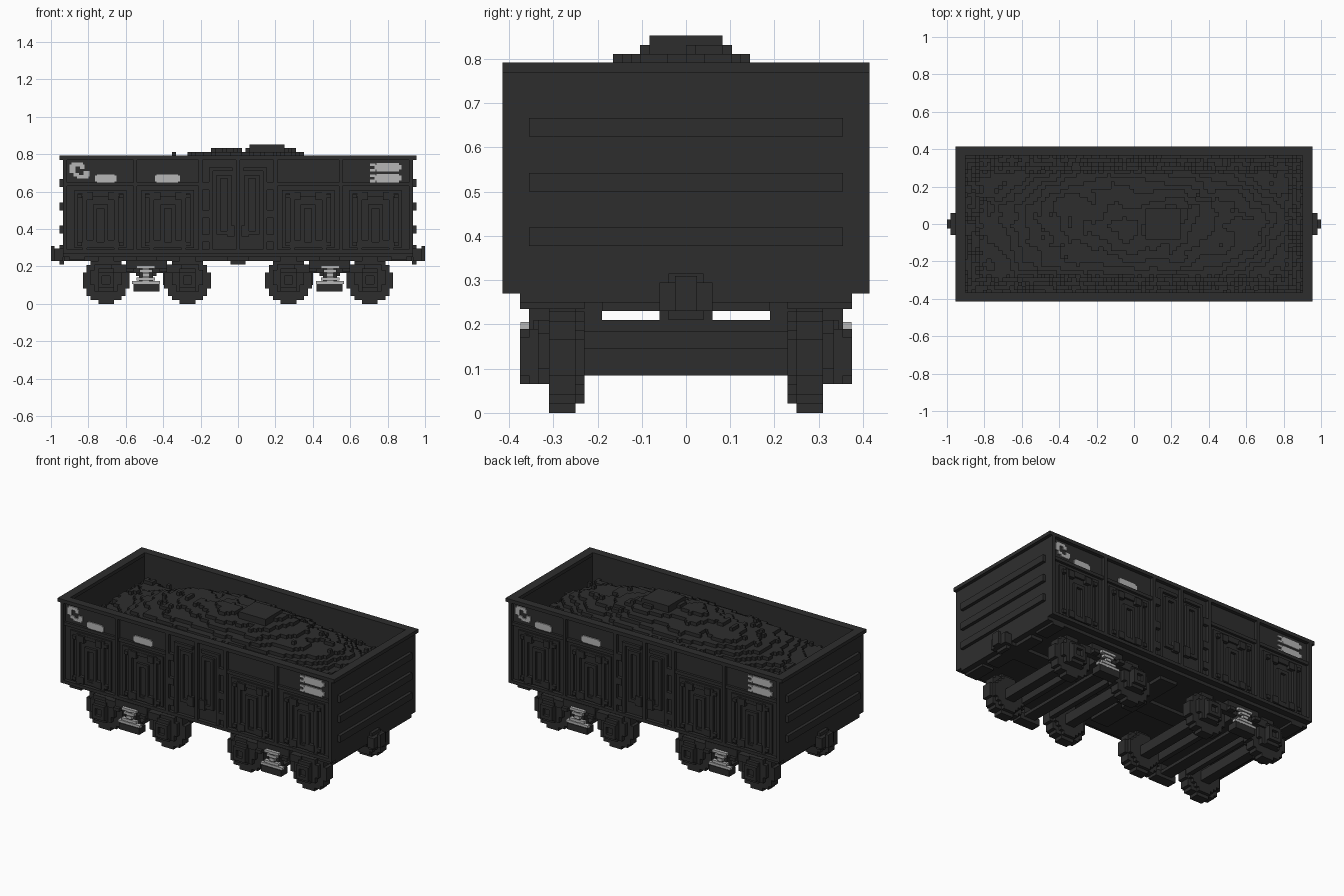
import bpy, bmesh, math, random
from mathutils import Matrix, Vector, noise

if "Cube" in bpy.data.objects:
    bpy.data.objects.remove(bpy.data.objects["Cube"], do_unlink=True)
random.seed(4)
V = 0.0208  # block size


def material(name, c):
    m = bpy.data.materials.new(name)
    m.diffuse_color = (c, c, c, 1)
    m.use_nodes = True
    b = m.node_tree.nodes["Principled BSDF"]
    b.inputs["Base Color"].default_value = (c, c, c, 1)
    b.inputs["Roughness"].default_value = 0.9
    return m


DARK = material("charcoal", 0.027)
LIGHT = material("light grey paint", 0.47)


def finish(name, bm, mat):
    me = bpy.data.meshes.new(name)
    bm.to_mesh(me)
    bm.free()
    me.materials.append(mat)
    ob = bpy.data.objects.new(name, me)
    bpy.context.collection.objects.link(ob)


def part(name, boxes, mat=DARK, sym=""):
    """One mesh of boxes (x0,x1,y0,y1,z0,z1); sym: x / y mirror, r half turn."""
    signs = {(1, 1)}
    if "x" in sym:
        signs |= {(-a, b) for a, b in signs}
    if "y" in sym:
        signs |= {(a, -b) for a, b in signs}
    if "r" in sym:
        signs |= {(-a, -b) for a, b in signs}
    bm = bmesh.new()
    for x0, x1, y0, y1, z0, z1 in boxes:
        size = Matrix.Diagonal((abs(x1 - x0), abs(y1 - y0), abs(z1 - z0), 1))
        for sx, sy in sorted(signs):
            c = Vector((sx * (x0 + x1) / 2, sy * (y0 + y1) / 2, (z0 + z1) / 2))
            bmesh.ops.create_cube(bm, size=1, matrix=Matrix.Translation(c) @ size)
    finish(name, bm, mat)


def frame(x0, x1, z0, z1, y0, y1, t=V):
    """Rectangular raised frame on a side wall."""
    return [(x0, x0 + t, y0, y1, z0, z1), (x1 - t, x1, y0, y1, z0, z1),
            (x0 + t, x1 - t, y0, y1, z0, z0 + t), (x0 + t, x1 - t, y0, y1, z1 - t, z1)]


def disc(xc, zc, r, y0, y1):
    """Stepped block disc built from rows."""
    n = round(r / V)
    rows = []
    for i in range(-n, n):
        w = round(math.sqrt(max(0, n * n - (i + 0.5) ** 2)) * 0.98) * V
        rows.append((xc - w, xc + w, y0, y1, zc + i * V, zc + (i + 1) * V))
    return rows


# Body shell
part("side_wall", [(-0.935, 0.935, 0.37, 0.393, 0.27, 0.78)], sym="y")
part("end_wall", [(0.905, 0.935, -0.393, 0.393, 0.27, 0.78)], sym="x")
part("floor", [(-0.935, 0.935, -0.375, 0.375, 0.25, 0.29)])
part("top_rim", [(-0.955, 0.955, 0.365, 0.415, 0.77, 0.792)], sym="y")
part("end_rim", [(0.9, 0.955, -0.365, 0.365, 0.77, 0.792)], sym="x")
part("end_ribs", [(0.935, 0.955, -0.355, 0.355, z, z + 0.042) for z in (0.377, 0.5, 0.625)], sym="x")

# Side posts and rails
posts = [(x - 0.01, x + 0.01, 0.393, 0.415, 0.27, 0.77) for x in (0.2, 0.55, 0.925)]
part("side_posts", posts, sym="xy")
part("centre_post", [(-0.01, 0.01, 0.393, 0.415, 0.27, 0.77)], sym="y")
part("bottom_rail", [(-0.935, 0.935, 0.393, 0.415, 0.27, 0.29)], sym="y")
part("upper_rail", [(0.21, 0.54, 0.393, 0.408, 0.63, 0.65),
                    (0.56, 0.915, 0.393, 0.408, 0.63, 0.65)], sym="xy")

# Hatch panels: nested frames, straps and corner hinges
hatch = []
for c in (0.375, 0.735):
    hatch += frame(c - 0.14, c + 0.14, 0.30, 0.61, 0.393, 0.403)
    hatch += frame(c - 0.04, c + 0.04, 0.30, 0.53, 0.393, 0.409)
    for s in (-1, 1):
        hatch.append((c + s * 0.085 - 0.012, c + s * 0.085 + 0.012, 0.393, 0.409, 0.29, 0.6))
        for z in (0.31, 0.565):
            hatch.append((c + s * 0.06 - 0.02, c + s * 0.06 + 0.02, 0.393, 0.415, z - 0.01, z + 0.032))
            hatch.append((c + s * 0.11 - 0.012, c + s * 0.11 + 0.012, 0.393, 0.415, z, z + 0.021))
    for z in (0.31, 0.575):
        hatch.append((c - 0.1, c + 0.1, 0.393, 0.405, z, z + 0.021))
part("hatch_panels", hatch, sym="xy")

# Centre doors with hinges
door = frame(0.035, 0.115, 0.37, 0.69, 0.393, 0.409) + [(0.135, 0.155, 0.393, 0.409, 0.29, 0.73)]
door += [(0.155, 0.19, 0.393, 0.415, z, z + 0.042) for z in (0.33, 0.46, 0.61)]
door += [(0.02, 0.06, 0.393, 0.415, 0.36, 0.42), (0.03, 0.14, 0.393, 0.409, 0.71, 0.73)]
part("centre_doors", door, sym="xy")

# Painted marks on both sides
ya, yb = -0.4, -0.393
marks = [(-0.765, -0.65, ya, yb, 0.655, 0.685), (-0.755, -0.66, ya, yb, 0.65, 0.692),
         (-0.445, -0.31, ya, yb, 0.655, 0.685), (-0.435, -0.32, ya, yb, 0.65, 0.692)]
for z in (0.65, 0.708):
    marks += [(0.74, 0.86, ya, yb, z, z + 0.045), (0.73, 0.875, ya, yb, z + 0.01, z + 0.035),
              (0.705, 0.735, ya, yb, z, z + 0.014), (0.705, 0.735, ya, yb, z + 0.028, z + 0.042)]
marks += [(-0.89, -0.83, ya, yb, 0.735, 0.755), (-0.9, -0.87, ya, yb, 0.70, 0.745),
          (-0.88, -0.85, ya, yb, 0.68, 0.70), (-0.86, -0.80, ya, yb, 0.67, 0.69),
          (-0.825, -0.795, ya, yb, 0.68, 0.71), (-0.845, -0.82, ya, yb, 0.72, 0.745)]
part("painted_marks", marks, LIGHT, sym="r")

# Coal heap as a stepped height field
NX, NY = 88, 36
SX, SY = 1.82 / NX, 0.745 / NY


def coal_height(i, j):
    x, y = -0.91 + (i + 0.5) * SX, -0.3725 + (j + 0.5) * SY
    d = min(0.91 - abs(x), 0.3725 - abs(y))
    e = ((x - 0.02) / 0.85) ** 2 + (y / 0.37) ** 2
    h = 0.56 + 0.11 * min(1, d / 0.1) + 0.155 * max(0, 1 - e)
    h += 0.028 * noise.noise(Vector((x * 5, y * 6, 1.7)))
    h += 0.012 * noise.noise(Vector((x * 16, y * 16, 4.2)))
    if d < 0.1:
        h += random.uniform(-0.02, 0.02)
    elif random.random() < 0.012:
        h += V
    if 0.06 < x < 0.25 and abs(y) < 0.09:
        h = 0.853
    return min(round(h / V) * V, 0.853)


H = [[coal_height(i, j) for j in range(NY)] for i in range(NX)]
coal = bmesh.new()


def quad(*pts):
    coal.faces.new([coal.verts.new(p) for p in pts])


for i in range(NX):
    for j in range(NY):
        xa, ya, h = -0.91 + i * SX, -0.3725 + j * SY, H[i][j]
        xb, yb = xa + SX, ya + SY
        quad((xa, ya, h), (xb, ya, h), (xb, yb, h), (xa, yb, h))
        if i + 1 < NX and abs(H[i + 1][j] - h) > 1e-4:
            g = H[i + 1][j]
            quad((xb, ya, g), (xb, yb, g), (xb, yb, h), (xb, ya, h))
        if j + 1 < NY and abs(H[i][j + 1] - h) > 1e-4:
            g = H[i][j + 1]
            quad((xb, yb, g), (xa, yb, g), (xa, yb, h), (xb, yb, h))
bmesh.ops.remove_doubles(coal, verts=coal.verts, dist=1e-5)
finish("coal_heap", coal, DARK)

# Underframe and couplers
part("underframe", [(0.82, 0.9, -0.19, 0.19, 0.23, 0.25), (0.82, 0.9, 0.23, 0.375, 0.235, 0.27),
                    (0.82, 0.9, -0.375, -0.23, 0.235, 0.27),
                    (0.0, 0.06, -0.3, 0.3, 0.23, 0.25), (0.0, 0.04, -0.06, 0.06, 0.21, 0.23),
                    (0.0, 0.93, -0.06, 0.06, 0.23, 0.25)], sym="x")
part("coupler", [(0.93, 0.955, -0.04, 0.04, 0.21, 0.315), (0.935, 0.98, -0.06, 0.06, 0.23, 0.295),
                 (0.98, 1.0, -0.025, 0.025, 0.23, 0.31)], sym="x")

# Wheels, axles and axle boxes
wheels, flanges, axles, journals = [], [], [], []
for x in (0.27, 0.705):
    wheels += disc(x, 0.125, 0.125, 0.25, 0.31)
    flanges += disc(x, 0.125, 0.104, 0.23, 0.25)
    axles.append((x - 0.03, x + 0.03, -0.25, 0.25, 0.085, 0.147))
    journals += [(x - 0.062, x + 0.062, 0.31, 0.335, 0.065, 0.21),
                 (x - 0.083, x + 0.083, 0.31, 0.335, 0.1, 0.18),
                 (x - 0.042, x + 0.042, 0.335, 0.355, 0.065, 0.19)]
    journals += frame(x - 0.042, x + 0.042, 0.085, 0.17, 0.355, 0.375)
part("wheels", wheels, sym="xy")
part("wheel_flanges", flanges, sym="xy")
part("axles", axles, sym="x")
part("axle_boxes", journals, sym="xy")

# Bogie frames, bolsters and brake beams
part("bogie_side_frames", [(0.3, 0.675, 0.31, 0.345, 0.165, 0.21), (0.38, 0.6, 0.31, 0.355, 0.19, 0.235),
                           (0.42, 0.56, 0.31, 0.375, 0.065, 0.105), (0.455, 0.53, 0.31, 0.355, 0.1, 0.19),
                           (0.38, 0.42, 0.345, 0.375, 0.17, 0.19), (0.56, 0.6, 0.345, 0.375, 0.17, 0.19)],
     sym="xy")
part("bolster", [(0.435, 0.545, -0.31, 0.31, 0.15, 0.21), (0.435, 0.545, -0.06, 0.06, 0.21, 0.25),
                 (0.455, 0.53, -0.31, 0.31, 0.085, 0.105)], sym="x")
part("side_bearers", [(0.435, 0.545, 0.19, 0.25, 0.21, 0.25)], sym="xy")
part("brake_beams", [(x - 0.015, x + 0.015, -0.25, 0.25, 0.1, 0.185) for x in (0.385, 0.6)], sym="x")

# Light suspension springs in stepped rows
rows = [(0.05, 0.19), (0.035, 0.168), (0.018, 0.147), (0.05, 0.126), (0.075, 0.107)]
springs = [(0.4925 - w, 0.4925 + w, 0.35, 0.374, z, z + 0.015) for w, z in rows]
part("springs", springs, LIGHT, sym="xy")
part("spring_core", [(0.475, 0.51, 0.35, 0.37, 0.107, 0.2)], sym="xy")
